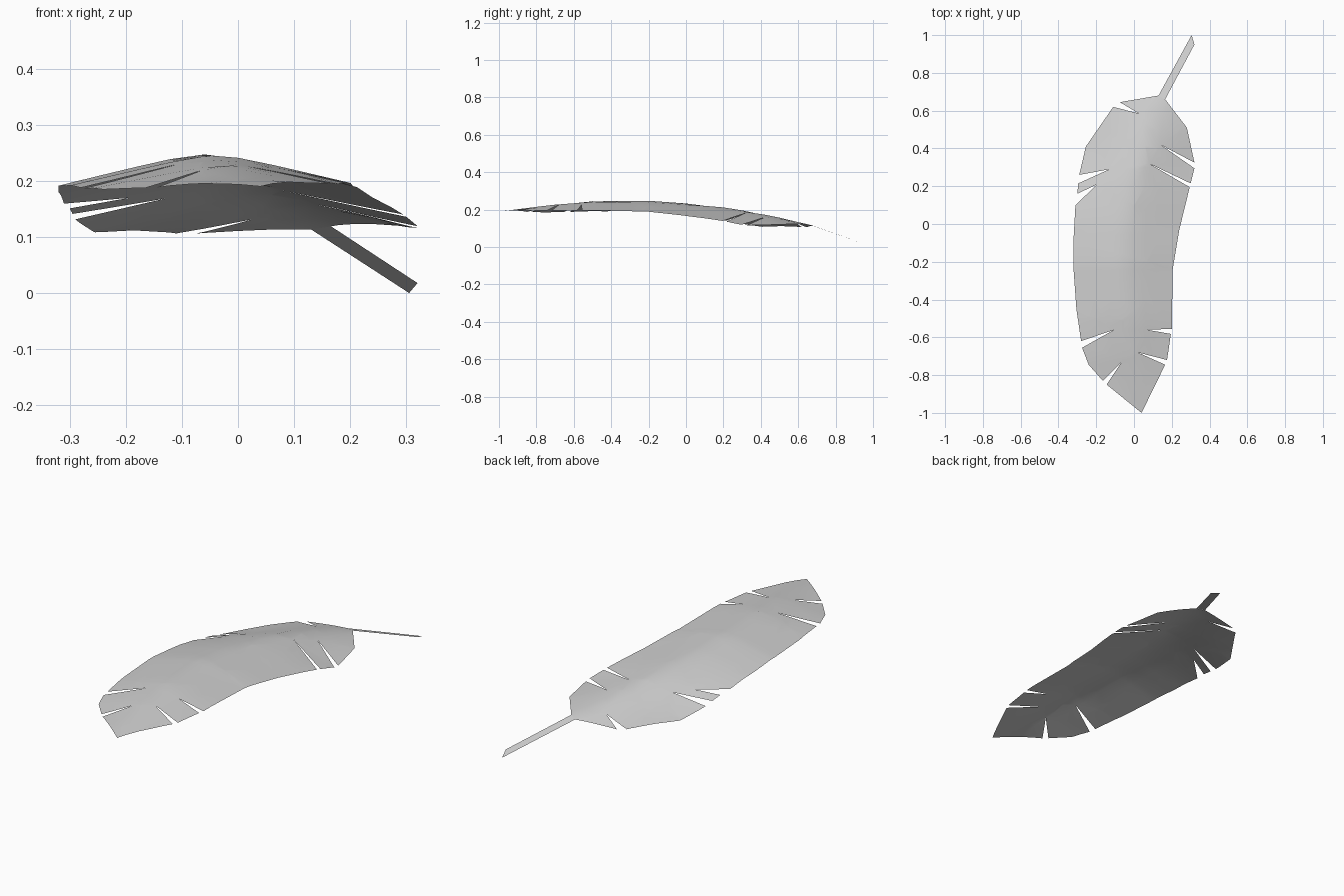
import bpy
import bmesh
import math

cube = bpy.data.objects.get("Cube")
if cube:
    bpy.data.objects.remove(cube, do_unlink=True)

# Pale grey used for the whole leaf
grey = bpy.data.materials.new("pale grey")
grey.use_nodes = True
colour = (0.62, 0.62, 0.62, 1.0)
grey.diffuse_color = colour
shader = grey.node_tree.nodes["Principled BSDF"]
shader.inputs["Base Color"].default_value = colour
shader.inputs["Roughness"].default_value = 0.8


def interpolate(table, y):
    """Piecewise linear lookup along the length of the leaf."""
    if y <= table[0][0]:
        return table[0][1]
    for (start, low), (end, high) in zip(table, table[1:]):
        if y <= end:
            return low + (high - low) * (y - start) / (end - start)
    return table[-1][1]


# Midrib sideways position, midrib height and droop of the sides, all along y
MIDRIB_X = [(-1, .04), (-.7, -.02), (-.5, -.04), (-.24, -.06), (0, -.05),
            (.3, .01), (.58, .09), (.67, .145), (1, .31)]
MIDRIB_Z = [(-1, .19), (-.7, .227), (-.5, .245), (-.2, .247), (0, .233),
            (.2, .212), (.35, .188), (.5, .157), (.67, .117), (1, 0)]
DROOP = [(-1, 0), (-.85, .17), (-.5, .24), (-.2, .25), (.1, .26),
         (.35, .29), (.45, .24), (.62, .12), (.67, .08), (.7, 0)]
ROUNDING = 0.04


def height(x, y):
    """Arched surface: a rounded ridge that falls away on both sides."""
    distance = x - interpolate(MIDRIB_X, y)
    fall = math.hypot(distance, ROUNDING) - ROUNDING
    return interpolate(MIDRIB_Z, y) - interpolate(DROOP, y) * fall


def slice_sheet(bm, axis, step):
    """Add evenly spaced cuts so that the sheet can bend."""
    for i in range(-10, 10):
        point, normal = [0, 0, 0], [0, 0, 0]
        point[axis], normal[axis] = i * step, 1
        geometry = bm.verts[:] + bm.edges[:] + bm.faces[:]
        bmesh.ops.bisect_plane(bm, geom=geometry, dist=1e-5,
                               plane_co=point, plane_no=normal)


def make_sheet(name, outline, bend=True):
    """Fill an outline, slice it and lift it onto the arched surface."""
    bm = bmesh.new()
    face = bm.faces.new([bm.verts.new((x, y, 0)) for x, y in outline])
    face.normal_update()
    if face.normal.z < 0:
        face.normal_flip()
    if bend:
        bmesh.ops.triangulate(bm, faces=bm.faces[:])
        slice_sheet(bm, 1, 0.1)
        slice_sheet(bm, 0, 0.06)
    for vert in bm.verts:
        vert.co.z = height(vert.co.x, vert.co.y) if bend else interpolate(MIDRIB_Z, vert.co.y)
    mesh = bpy.data.meshes.new(name)
    bm.to_mesh(mesh)
    bm.free()
    mesh.materials.append(grey)
    for polygon in mesh.polygons:
        polygon.use_smooth = True
    obj = bpy.data.objects.new(name, mesh)
    bpy.context.collection.objects.link(obj)
    return obj


# Left edge, from the stem to the tip, with its torn slits
left_edge = [(.165, .66), (.28, .51), (.32, .325),
             (.14, .42), (.32, .295), (.3, .215),
             (.08, .32), (.295, .195), (.24, -.03), (.205, -.24), (.2, -.555),
             (.07, -.56), (.195, -.582), (.175, -.72),
             (.02, -.68), (.165, -.745)]

# Right edge, from the tip back to the stem, with its torn slits
right_edge = [(.04, -1), (-.145, -.85),
              (-.065, -.73), (-.165, -.83), (-.24, -.745), (-.275, -.655),
              (-.105, -.56), (-.28, -.62), (-.305, -.45), (-.32, -.24),
              (-.32, -.08), (-.31, .1),
              (-.195, .21), (-.3, .16), (-.295, .215),
              (-.13, .29), (-.29, .26), (-.255, .41), (-.11, .62),
              (.025, .585), (-.075, .645), (.13, .68)]

make_sheet("leaf_blade", left_edge + right_edge)

# Flat stem running down to the ground
make_sheet("leaf_stem", [(.13, .68), (.305, 1), (.32, .95), (.165, .66)], bend=False)
